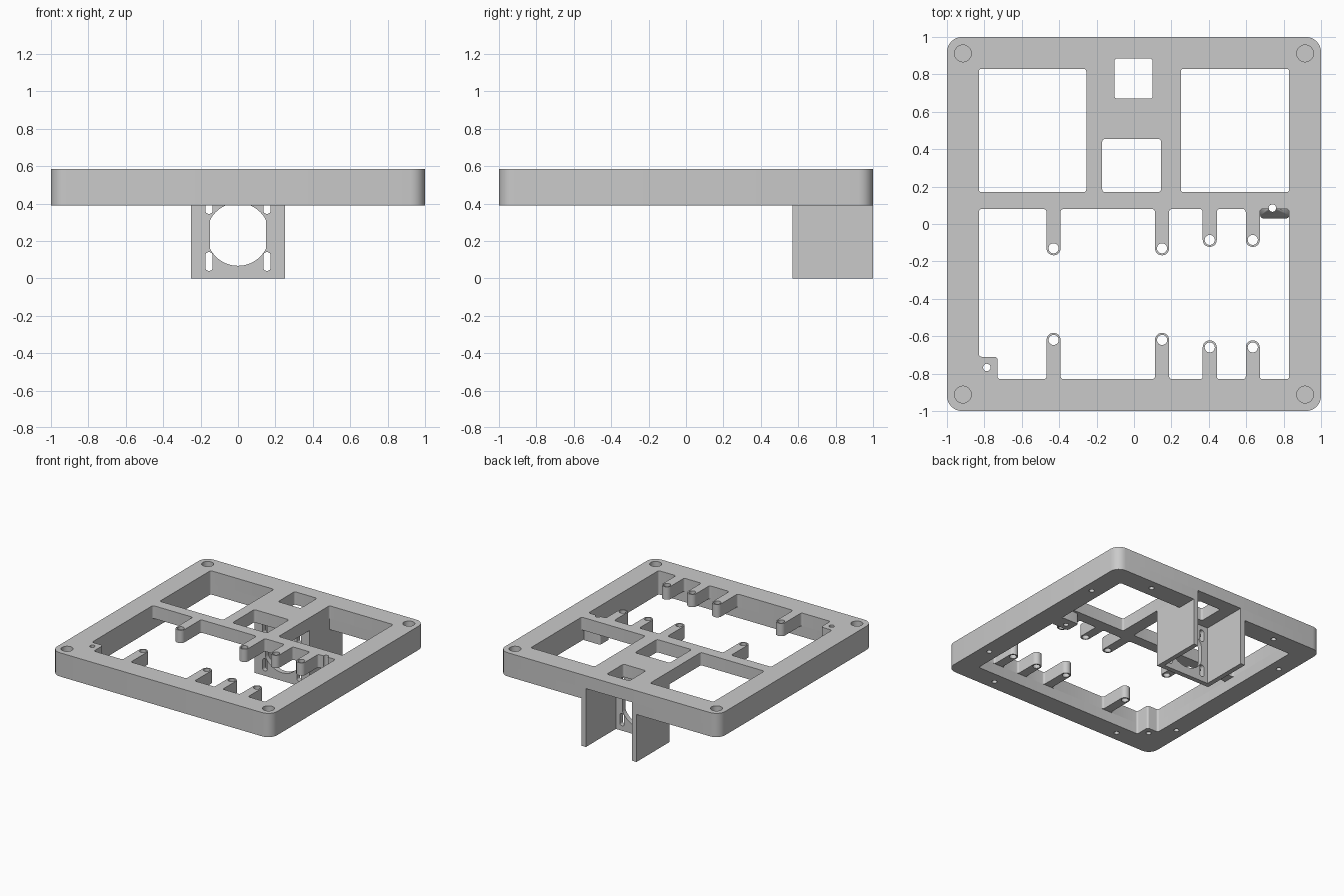
import bpy
import math
from mathutils import Vector

cube = bpy.data.objects.get("Cube")
if cube:
    bpy.data.objects.remove(cube, do_unlink=True)

COLOUR = (0.59, 0.59, 0.59, 1)
grey = bpy.data.materials.new("matte_grey")
grey.use_nodes = True
grey.diffuse_color = COLOUR
grey.node_tree.nodes["Principled BSDF"].inputs["Base Color"].default_value = COLOUR

LOW, MID, TOP = 0.39, 0.48, 0.585   # frame underside, step level, top face
IN = 0.83                           # inner edge of the frame
FILLET = 0.016


def rounded(corners, radius=FILLET, steps=6):
    """Closed outline with filleted corners; a corner may carry its own radius."""
    out = []
    for i, c in enumerate(corners):
        p = Vector(c[:2])
        r = c[2] if len(c) > 2 else radius
        if r == 0:
            out.append(p)
            continue
        a = (Vector(corners[i - 1][:2]) - p).normalized()
        b = (Vector(corners[(i + 1) % len(corners)][:2]) - p).normalized()
        half = a.angle(b) / 2
        centre = p + (a + b).normalized() * (r / math.sin(half))
        tangent = r / math.tan(half)
        start = (p + a * tangent - centre).normalized()
        end = (p + b * tangent - centre).normalized()
        sweep = math.pi - 2 * half
        for k in range(steps + 1):
            t = k / steps
            arm = start * math.sin((1 - t) * sweep) + end * math.sin(t * sweep)
            out.append(centre + arm.normalized() * r)
    return out


def rect(x0, x1, y0, y1, r=FILLET):
    return rounded([(x0, y0), (x1, y0), (x1, y1), (x0, y1)], r)


def circle(x, y, r, n=32, clip=9):
    ring = [2 * math.pi * k / n for k in range(n)]
    return [Vector((x + max(-clip, min(clip, r * math.cos(t))), y + r * math.sin(t))) for t in ring]


def plate(name, loops, depth, location, rotation=(0, 0, 0)):
    """Solid plate from an outline and holes, centred on its location in depth."""
    curve = bpy.data.curves.new(name, "CURVE")
    curve.dimensions = "2D"
    curve.fill_mode = "BOTH"
    curve.extrude = depth / 2
    for loop in loops:
        spline = curve.splines.new("POLY")
        spline.points.add(len(loop) - 1)
        for point, p in zip(spline.points, loop):
            point.co = (p.x, p.y, 0, 1)
        spline.use_cyclic_u = True
    obj = bpy.data.objects.new(name, curve)
    bpy.context.collection.objects.link(obj)
    obj.location, obj.rotation_euler = location, rotation
    bpy.ops.object.select_all(action="DESELECT")
    obj.select_set(True)
    bpy.context.view_layer.objects.active = obj
    bpy.ops.object.convert(target="MESH")
    obj = bpy.context.object
    obj.data.materials.clear()
    obj.data.materials.append(grey)
    bpy.ops.object.shade_smooth_by_angle(angle=math.radians(35))
    return obj


# Large front opening, with mounting tabs reaching in from both sides
BAR = 0.08
HALF = 0.0375
tabs = [(-0.43, -0.13, -0.62), (0.15, -0.13, -0.62), (0.405, -0.085, -0.66), (0.635, -0.085, -0.66)]


def tab(x, base, end):
    return [(x - HALF, base), (x - HALF, end, HALF - 0.001),
            (x + HALF, end, HALF - 0.001), (x + HALF, base)]


opening = [(-IN, BAR)]
for x, back, front in tabs:
    opening += tab(x, BAR, back - HALF)
opening += [(0.72, BAR, 0), (0.72, 0.105, 0.019), (0.76, 0.105, 0.019), (0.76, BAR, 0)]
opening += [(IN, BAR), (IN, -IN)]
for x, back, front in reversed(tabs):
    opening += reversed(tab(x, -IN, front + HALF))
corner_block = [(-0.73, -IN), (-0.73, -0.71), (-IN, -0.71)]
opening += corner_block

# Upper layer: frame top, crossbar, tabs and openings
block_hole = circle(-0.787, -0.767, 0.02, 20)
top_loops = [rect(-1, 1, -1, 1, 0.08), rounded(opening), block_hole,
             rect(-IN, -0.255, 0.17, IN), rect(0.25, IN, 0.17, IN),
             rect(-0.105, 0.1, 0.67, 0.885), rect(-0.17, 0.145, 0.17, 0.455)]
for x, back, front in tabs:
    top_loops += [circle(x, back, 0.027), circle(x, front, 0.027)]
for sx in (-1, 1):
    for sy in (-1, 1):
        top_loops.append(circle(sx * 0.915, sy * 0.912, 0.045))
plate("frame_top", top_loops, TOP - MID, (0, 0, (TOP + MID) / 2))

# Lower layer: rim, open at the back between the bracket walls
R = 0.08
rim = [(-0.25, 1, 0), (-1, 1, R), (-1, -1, R), (1, -1, R), (1, 1, R), (0.25, 1, 0),
       (0.25, IN, 0), (IN, IN), (IN, -IN)] + corner_block + [(-IN, IN), (-0.25, IN, 0)]
rim_loops = [rounded(rim), block_hole]
for sx in (-1, 1):
    for sy in (-1, 1):
        rim_loops += [circle(sx * 0.6, sy * 0.92, 0.02, 20), circle(sx * 0.92, sy * 0.6, 0.02, 20)]
plate("frame_rim", rim_loops, MID - LOW, (0, 0, (MID + LOW) / 2))

# Sloped boss under the crossbar
boss = plate("crossbar_boss", [rect(0.675, IN, 0.03, 0.15), circle(0.74, 0.085, 0.02, 20)],
             MID - LOW, (0, 0, (MID + LOW) / 2))
for v in boss.data.vertices:
    if v.co.z > 0 and v.co.y < BAR:
        v.co.z -= (MID - LOW) * 0.9 * (BAR - v.co.y) / 0.05

# Bracket front wall, with the flat-sided round hole and four slots
WALL = 0.04
FRONT = 0.57
wall_loops = [rect(-0.25, 0.25, 0, MID, 0), circle(0, 0.235, 0.168, 64, 0.15)]
for x in (-0.155, 0.155):
    for z in (0.04, 0.345):
        wall_loops.append(rect(x - 0.02, x + 0.02, z, z + 0.1, 0.018))
plate("bracket_front_wall", wall_loops, WALL, (0, FRONT + WALL / 2, 0), (math.pi / 2, 0, 0))

# Bracket side walls
for side, s in (("right", -1), ("left", 1)):
    x0, x1 = sorted((s * (0.25 - WALL), s * 0.25))
    plate("bracket_wall_" + side, [rect(x0, x1, FRONT + WALL, 1, 0)], MID, (0, 0, MID / 2))
